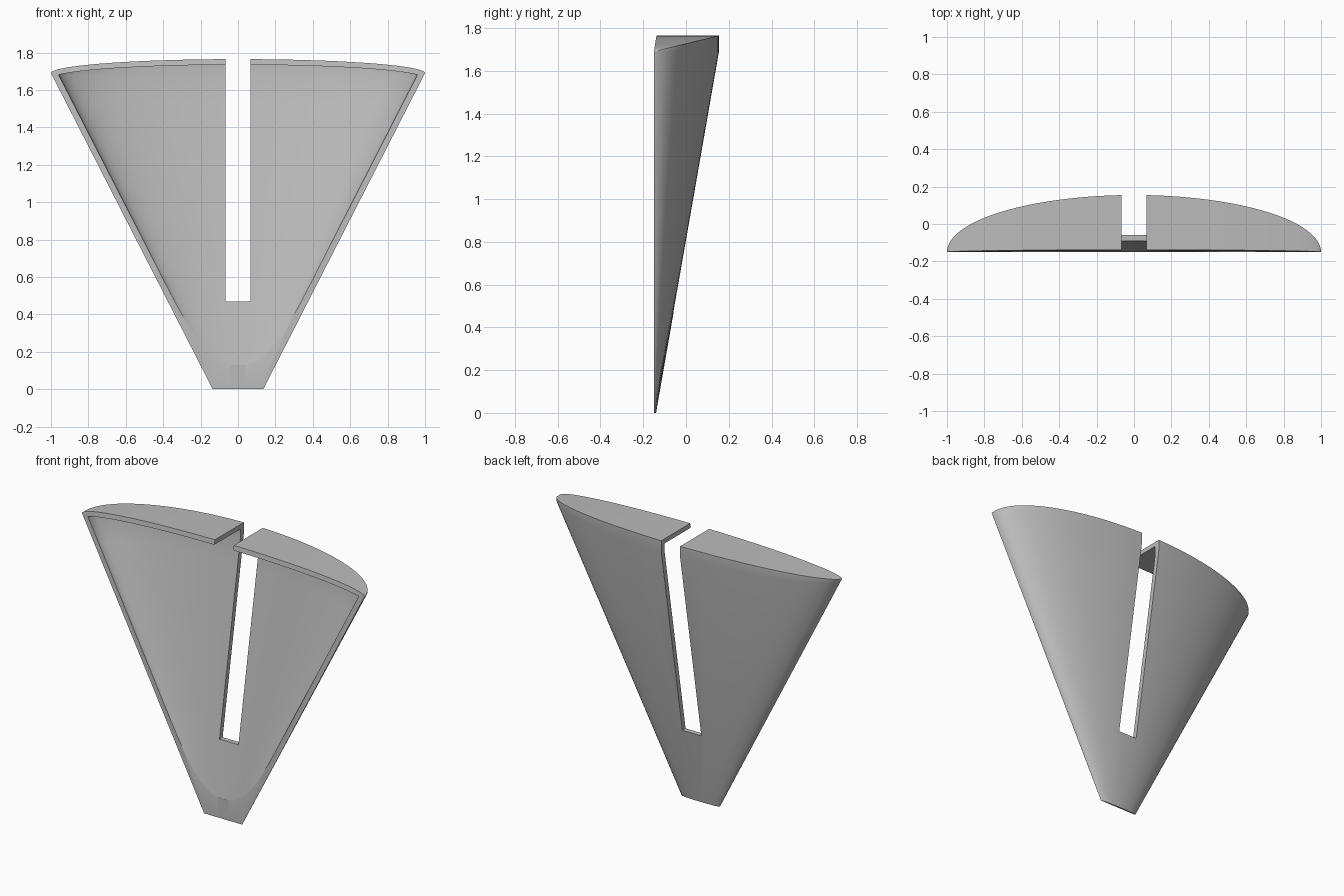
import bpy, bmesh, math

cube = bpy.data.objects.get("Cube")
if cube:
    bpy.data.objects.remove(cube, do_unlink=True)

FRONT = -0.15      # y of the open front
SHOULDER = 1.69    # height where the cone turns vertical
WALL = 0.032
N = 64             # segments round the half ellipse

grey = bpy.data.materials.new("plain_grey")
grey.use_nodes = True
grey.diffuse_color = (0.5, 0.5, 0.5, 1)
grey.node_tree.nodes["Principled BSDF"].inputs["Base Color"].default_value = (0.5, 0.5, 0.5, 1)


def radii(z):
    """Half width and depth of the cone at a height."""
    t = z / SHOULDER
    return 0.135 + 0.865 * t, 0.01 + 0.295 * t


def arch(x):
    return math.sqrt(max(0, 1 - x * x))


def crown(x):
    """Height of the curved top."""
    return SHOULDER + 0.075 * arch(x)


def inset_point(a, b, ang):
    """Point of the half ellipse moved inward by the wall thickness."""
    nx, ny = math.cos(ang) / a, math.sin(ang) / b
    s = WALL / math.hypot(nx, ny)
    return a * math.cos(ang) - 1.13 * s * nx, b * math.sin(ang) - s * ny


def inset_curve(z):
    """Inner half ellipse, trimmed where it meets the front."""
    a, b = radii(z)
    lo, hi = 0, math.pi / 2
    for _ in range(40):
        mid = (lo + hi) / 2
        if inset_point(a, b, mid)[1] < 0:
            lo = mid
        else:
            hi = mid
    return [inset_point(a, b, hi + (math.pi - 2 * hi) * i / N) for i in range(N + 1)]


def loft(name, sections):
    """Closed solid through sections, each a (back points, front points) pair."""
    bm = bmesh.new()
    rings = [[bm.verts.new(p) for p in back + front[::-1]] for back, front in sections]
    count = len(rings[0])
    for low, high in zip(rings, rings[1:]):
        for i in range(count):
            j = (i + 1) % count
            bm.faces.new((low[i], low[j], high[j], high[i]))
    for ring in (rings[0], rings[-1]):
        for i in range(N):
            bm.faces.new((ring[i], ring[i + 1], ring[count - 2 - i], ring[count - 1 - i]))
    bmesh.ops.remove_doubles(bm, verts=bm.verts, dist=1e-5)
    bmesh.ops.recalc_face_normals(bm, faces=bm.faces)
    mesh = bpy.data.meshes.new(name)
    bm.to_mesh(mesh)
    bm.free()
    obj = bpy.data.objects.new(name, mesh)
    bpy.context.collection.objects.link(obj)
    return obj


def cut(obj, cutter):
    bpy.context.view_layer.objects.active = obj
    mod = obj.modifiers.new("cut", 'BOOLEAN')
    mod.operation = 'DIFFERENCE'
    mod.solver = 'EXACT'
    mod.object = cutter
    bpy.ops.object.modifier_apply(modifier=mod.name)
    bpy.data.objects.remove(cutter, do_unlink=True)


# Outer shell: half elliptic cone with a short vertical rim and an arched top
def outer_section(z, top=False):
    a, b = radii(z)
    back, front = [], []
    for i in range(N + 1):
        ang = math.pi * i / N
        x, s = a * math.cos(ang), math.sin(ang)
        h = crown(x) if top else z
        back.append((x, FRONT + b * s, h))
        front.append((x, FRONT + (0.012 * s if top else 0), h))
    return back, front


shell = loft("flared_shell", [outer_section(0), outer_section(SHOULDER),
                              outer_section(SHOULDER, True)])
shell.data.materials.append(grey)


# Hollow, open to the front
def inner_section(z, top=False):
    pts = inset_curve(z)
    heights = [crown(x) - 0.03 if top else z for x, y in pts]
    back = [(x, FRONT + y, h) for (x, y), h in zip(pts, heights)]
    front = [(x, FRONT - 0.1, h) for (x, y), h in zip(pts, heights)]
    return back, front


start, end = 0.13, SHOULDER - 0.012
levels = [start + (end - start) * (k / 16) ** 1.6 for k in range(17)]
cut(shell, loft("hollow_cutter", [inner_section(z) for z in levels] + [inner_section(end, True)]))

# Central slot, open at the top
bpy.ops.mesh.primitive_cube_add(size=1, location=(0, 0, 1.47))
slot = bpy.context.object
slot.name = "slot_cutter"
slot.scale = (0.134, 1, 2)
bpy.context.view_layer.update()
cut(shell, slot)

bpy.ops.object.select_all(action='DESELECT')
shell.select_set(True)
bpy.context.view_layer.objects.active = shell
bpy.ops.object.shade_smooth_by_angle(angle=math.radians(30))
